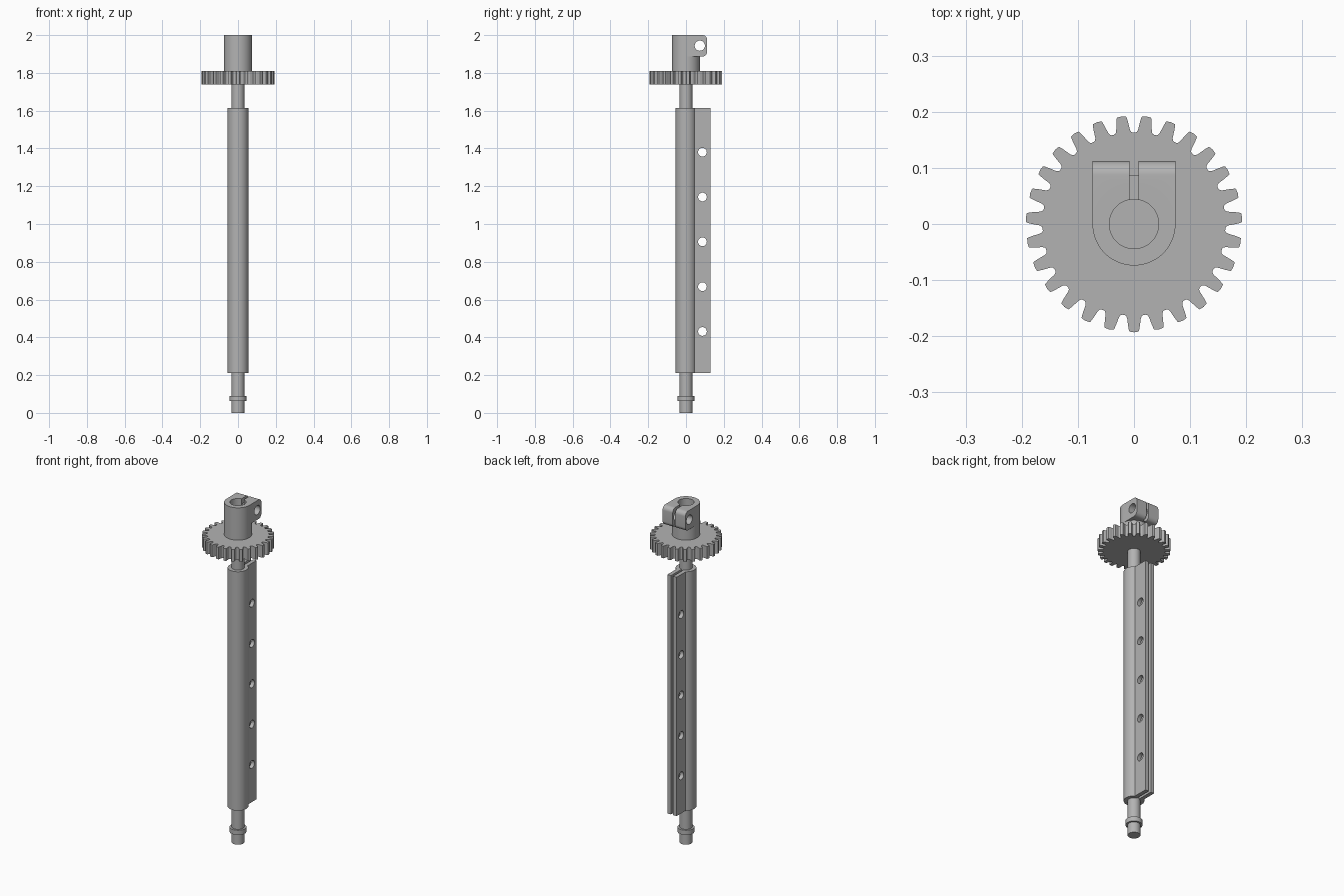
import bpy, math
from math import sin, cos, radians, pi
from mathutils import Vector

if "Cube" in bpy.data.objects:
    bpy.data.objects.remove(bpy.data.objects["Cube"])

steel = bpy.data.materials.new("steel grey")
steel.use_nodes = True
colour = (0.45, 0.45, 0.45, 1)
steel.diffuse_color = colour
steel.node_tree.nodes["Principled BSDF"].inputs["Base Color"].default_value = colour


def prism(name, profile, lo, hi, axis="z"):
    """Extrude a counter-clockwise profile along z (xy profile) or x (yz profile)."""
    n = len(profile)
    place = (lambda a, b, h: (a, b, h)) if axis == "z" else (lambda a, b, h: (h, a, b))
    verts = [place(a, b, h) for h in (lo, hi) for a, b in profile]
    faces = [tuple(reversed(range(n))), tuple(range(n, 2 * n))]
    faces += [(i, (i + 1) % n, n + (i + 1) % n, n + i) for i in range(n)]
    mesh = bpy.data.meshes.new(name)
    mesh.from_pydata(verts, [], faces)
    mesh.materials.append(steel)
    ob = bpy.data.objects.new(name, mesh)
    bpy.context.collection.objects.link(ob)
    return ob


def arc(cx, cy, r, start=0, end=360, steps=64):
    full = end - start == 360
    count = steps if full else steps + 1
    angles = [radians(start + (end - start) * i / steps) for i in range(count)]
    return [(cx + r * cos(a), cy + r * sin(a)) for a in angles]


def rect(x0, x1, y0, y1):
    return [(x0, y0), (x1, y0), (x1, y1), (x0, y1)]


def combine(ob, tools, operation):
    """Apply one boolean per tool, then drop the tools."""
    for tool in tools:
        mod = ob.modifiers.new("bool", "BOOLEAN")
        mod.object, mod.operation, mod.solver = tool, operation, "EXACT"
        bpy.context.view_layer.objects.active = ob
        bpy.ops.object.modifier_apply(modifier=mod.name)
        bpy.data.objects.remove(tool)


def smooth(ob, angle=30):
    bpy.ops.object.select_all(action="DESELECT")
    ob.select_set(True)
    bpy.context.view_layer.objects.active = ob
    bpy.ops.object.shade_smooth_by_angle(angle=radians(angle))


# Shaft with its locating collar
shaft = prism("shaft", arc(0, 0, 0.034), 0, 1.78)
collar = prism("shaft_collar", arc(0, 0, 0.045), 0.062, 0.09)

# Split sleeve: tube with a double flange, clamping slot and bolt holes
sleeve = prism("split_sleeve", arc(0, 0, 0.055), 0.21, 1.615)
combine(sleeve, [prism("flange", rect(-0.03, 0.03, 0, 0.13), 0.21, 1.615)], "UNION")
cutters = [prism("sleeve_slot", rect(-0.007, 0.007, 0.02, 0.2), 0.1, 1.7)]
cutters += [prism("bolt_hole", arc(0.087, 0.431 + 0.2373 * i, 0.023, steps=32), -0.1, 0.1, "x")
            for i in range(5)]
combine(sleeve, cutters, "DIFFERENCE")

# Gear wheel: half a tooth as (angle from tooth centre, radius), mirrored and repeated
TEETH = 27
half = [(0, 0.193), (2.4, 0.192), (2.7, 0.190), (3.3, 0.182), (3.8, 0.174),
        (4.2, 0.168), (4.9, 0.1645), (5.8, 0.163)]
tooth = [(-a, r) for a, r in reversed(half[1:])] + half
outline = []
for k in range(TEETH):
    for a, r in tooth:
        t = radians(-90 + 360 / TEETH * k + a)
        outline.append((r * cos(t), r * sin(t)))
gear = prism("gear_wheel", outline, 1.738, 1.81)

# Clamp hub: cylinder with rounded lugs, bore, slot and cross hole
hub = prism("clamp_hub", arc(0, 0, 0.074), 1.81, 2)
R, BACK, LOW = 0.025, 0.112, 1.887
lug_profile = ([(0, LOW)] + arc(BACK - R, LOW + R, R, -90, 0, 10)
               + arc(BACK - R, 2 - R, R, 0, 90, 10) + [(0, 2)])
combine(hub, [prism("lugs", lug_profile, -0.074, 0.074, "x")], "UNION")
combine(hub, [
    prism("bore", arc(0, 0, 0.044), 1.7, 2.1),
    prism("hub_slot", rect(-0.008, 0.008, 0.02, 0.2), LOW, 2.1),
    prism("cross_hole", arc(0.073, 1.944, 0.027, steps=32), -0.2, 0.2, "x"),
], "DIFFERENCE")

for part in (shaft, collar, sleeve, gear, hub):
    smooth(part)
